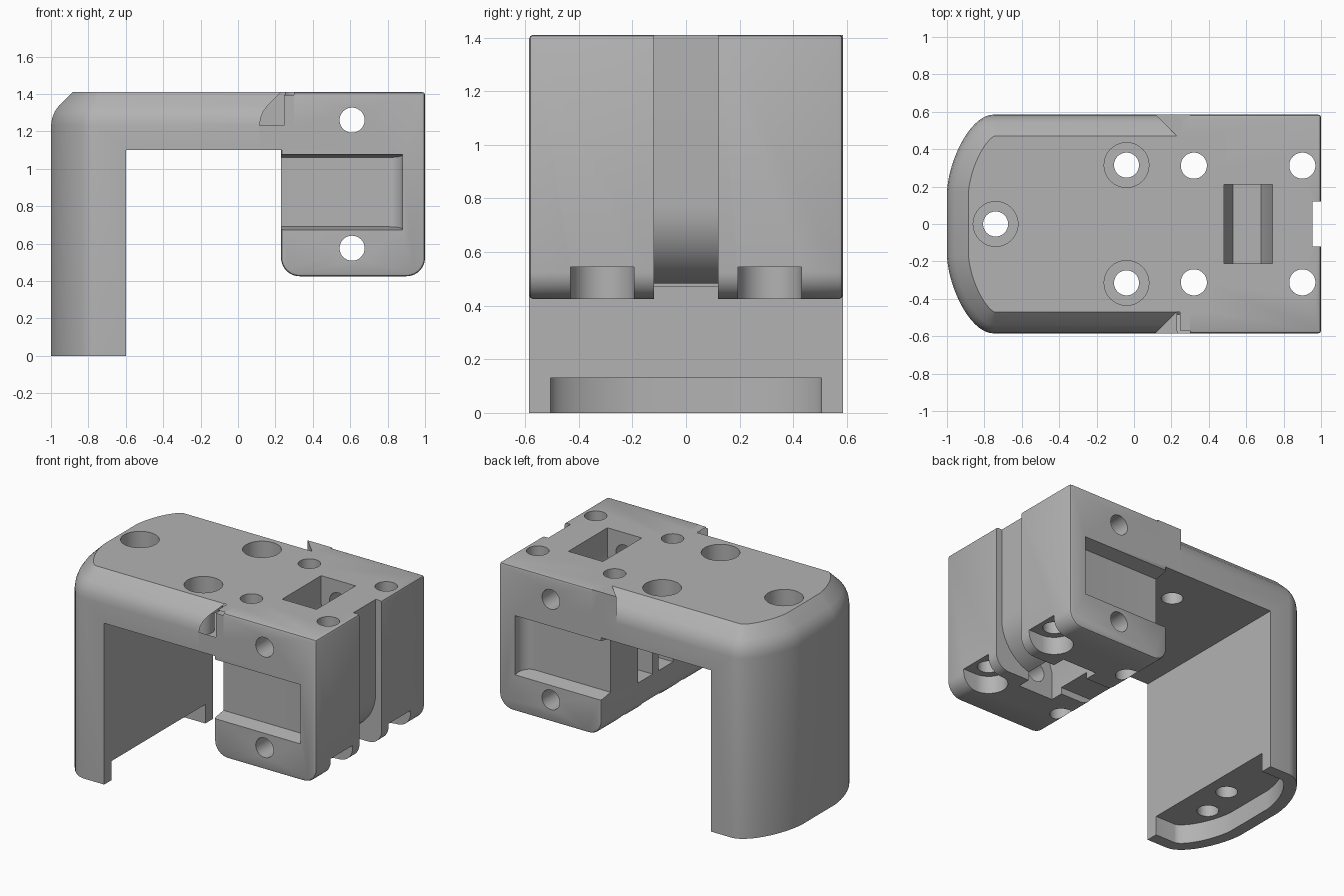
import bpy, bmesh, math
from mathutils import Vector

cube = bpy.data.objects.get("Cube")
if cube:
    bpy.data.objects.remove(cube, do_unlink=True)

GREY = (0.45, 0.45, 0.45, 1)
mat = bpy.data.materials.new("plain_grey")
mat.use_nodes = True
mat.diffuse_color = GREY
mat.node_tree.nodes["Principled BSDF"].inputs["Base Color"].default_value = GREY

TOP, BASE, ARM, HALF = 1.41, 0.425, 1.10, 0.585
MID = TOP + BASE


def loft(name, rings):
    """Closed solid through equal-length rings of 3D points."""
    bm = bmesh.new()
    loops = [[bm.verts.new(p) for p in ring] for ring in rings]
    n = len(loops[0])
    for a, b in zip(loops, loops[1:]):
        for i in range(n):
            j = (i + 1) % n
            bm.faces.new((a[i], a[j], b[j], b[i]))
    bm.faces.new(loops[0][::-1])
    bm.faces.new(loops[-1])
    bmesh.ops.recalc_face_normals(bm, faces=bm.faces)
    mesh = bpy.data.meshes.new(name)
    bm.to_mesh(mesh)
    bm.free()
    mesh.materials.append(mat)
    ob = bpy.data.objects.new(name, mesh)
    bpy.context.collection.objects.link(ob)
    return ob


def plan(name, pts, z0, z1):
    return loft(name, [[(x, y, z) for x, y in pts] for z in (z0, z1)])


def side(name, pts, y0, y1):
    return loft(name, [[(x, y, z) for x, z in pts] for y in (y0, y1)])


def box(name, x0, x1, y0, y1, z0, z1):
    return plan(name, [(x0, y0), (x1, y0), (x1, y1), (x0, y1)], z0, z1)


def arc(cx, cy, r, a0, a1, n=10):
    steps = [math.radians(a0 + (a1 - a0) * i / n) for i in range(n + 1)]
    return [(cx + r * math.cos(a), cy + r * math.sin(a)) for a in steps]


def circle(cx, cy, r):
    return arc(cx, cy, r, 0, 360, 32)[:-1]


def apply(ob, mod):
    bpy.ops.object.select_all(action='DESELECT')
    bpy.context.view_layer.objects.active = ob
    ob.select_set(True)
    bpy.ops.object.modifier_apply(modifier=mod.name)


def combine(ob, other, operation='DIFFERENCE'):
    other.hide_render = True
    mod = ob.modifiers.new("combine", 'BOOLEAN')
    mod.operation, mod.solver, mod.object = operation, 'EXACT', other
    apply(ob, mod)
    bpy.data.objects.remove(other, do_unlink=True)


# Plan outline with a bowed left end, and its inward offset
def bow(n=14):
    p = [Vector(v) for v in ((-1, 0.18), (-0.985, 0.36), (-0.87, HALF), (-0.75, HALF))]
    ts = [i / n for i in range(n + 1)]
    return [p[0] * (1-t)**3 + p[1] * 3*t*(1-t)**2 + p[2] * 3*t*t*(1-t) + p[3] * t**3 for t in ts]


half = bow() + [Vector((0.5, HALF))]
outline = half + [Vector((p.x, -p.y)) for p in reversed(half)]


def offset(d):
    out = []
    for i, p in enumerate(outline):
        a = (p - outline[i - 1]).normalized()
        b = (outline[(i + 1) % len(outline)] - p).normalized()
        na, nb = Vector((a.y, -a.x)), Vector((b.y, -b.x))
        out.append(p + (na + nb) * d / (1 + na.dot(nb)))
    return out


# Leg and arm with the rounded-off top rim
rim = [(0, 0), (0, 1.23), (0.006, 1.27), (0.02, 1.305), (0.042, 1.337), (0.115, TOP)]
body = loft("bracket_body", [[(p.x, p.y, z) for p in offset(d)] for d, z in rim])
combine(body, box("arm_clearance", -0.6, 2, -1, 1, -1, ARM))
combine(body, plan("foot_recess", offset(0.08), -0.1, 0.13))

# Square head block with rounded lower corners
profile = arc(0.33, BASE + 0.1, 0.1, 180, 270) + arc(0.9, BASE + 0.1, 0.1, 270, 360)
block = side("head_block", profile + [(1, TOP), (0.23, TOP)], -HALF, HALF)
bevel = block.modifiers.new("bevel", 'BEVEL')
bevel.width, bevel.segments, bevel.limit_method = 0.015, 2, 'ANGLE'
apply(block, bevel)
combine(body, block, 'UNION')
for s in (1, -1):
    wedge = [(0.115, s * HALF), (0.23, s * 0.47), (0.3, s * 0.47), (0.3, s * HALF)]
    combine(body, plan("corner_wedge", wedge, ARM, TOP), 'UNION')

# Channel down the end face and along the underside
channel = [(1.1, 1.5), (0.955, 1.5)] + arc(0.655, 0.77, 0.3, 0, -90, 12)
combine(body, side("channel", channel + [(0.1, 0.47), (0.1, 0.3), (1.1, 0.3)], -0.12, 0.12))

# Central pockets, above and below
pocket = [(0.48, 1.5), (0.48, 1.22), (0.53, 1.05), (0.68, 1.05), (0.74, 1.22), (0.74, 1.5)]
combine(body, side("top_pocket", pocket, -0.21, 0.21))
combine(body, side("bottom_pocket", [(x, MID - z) for x, z in pocket], -0.21, 0.21))

for s in (1, -1):
    # Side recess with a curved end and slightly sloping ledges
    deep = HALF - 0.1
    ramp = [(0.1, deep)] + arc(0.80, deep + 0.08, 0.08, 270, 360, 8) + [(0.88, HALF + 0.02), (0.1, HALF + 0.02)]

    def ledge(y, sign):
        z = 0.67 + 0.02 * (HALF + 0.02 - y) / 0.12
        return z if sign < 0 else 1.75 - z
    combine(body, loft("side_recess", [[(x, s * y, ledge(y, k)) for x, y in ramp] for k in (-1, 1)]))

    # Windows in the inner face
    combine(body, box("inner_window", 0.1, 0.42, *sorted((s * 0.03, s * 0.19)), 0.64, 0.98))

    # Arm bolt holes, head bolt holes and open slots for the bolt heads
    combine(body, plan("arm_bore", circle(-0.04, s * 0.315, 0.12), 1.26, 1.6))
    combine(body, plan("arm_hole", circle(-0.04, s * 0.315, 0.067), 1, 1.6))
    for x in (0.32, 0.90):
        combine(body, plan("head_hole", circle(x, s * 0.312, 0.07), 0.2, 1.6))
    slot = arc(0.9, s * 0.312, 0.118, 90, 270, 16)
    slot += [(1.1, s * 0.312 - 0.118), (1.1, s * 0.312 + 0.118)]
    combine(body, plan("bolt_slot", slot, 0.2, 0.545))

# Leg bolt hole, blind foot hole and cross holes
combine(body, plan("leg_bore", circle(-0.74, 0, 0.12), 1.26, 1.6))
combine(body, plan("leg_hole", circle(-0.74, 0, 0.067), -0.1, 1.6))
combine(body, plan("foot_hole", circle(-0.80, -0.25, 0.067), -0.1, 0.4))
for z in (1.26, MID - 1.26):
    combine(body, side("cross_hole", circle(0.61, z, 0.067), -1, 1))

bpy.ops.object.select_all(action='DESELECT')
bpy.context.view_layer.objects.active = body
body.select_set(True)
bpy.ops.object.shade_smooth_by_angle(angle=math.radians(30))
